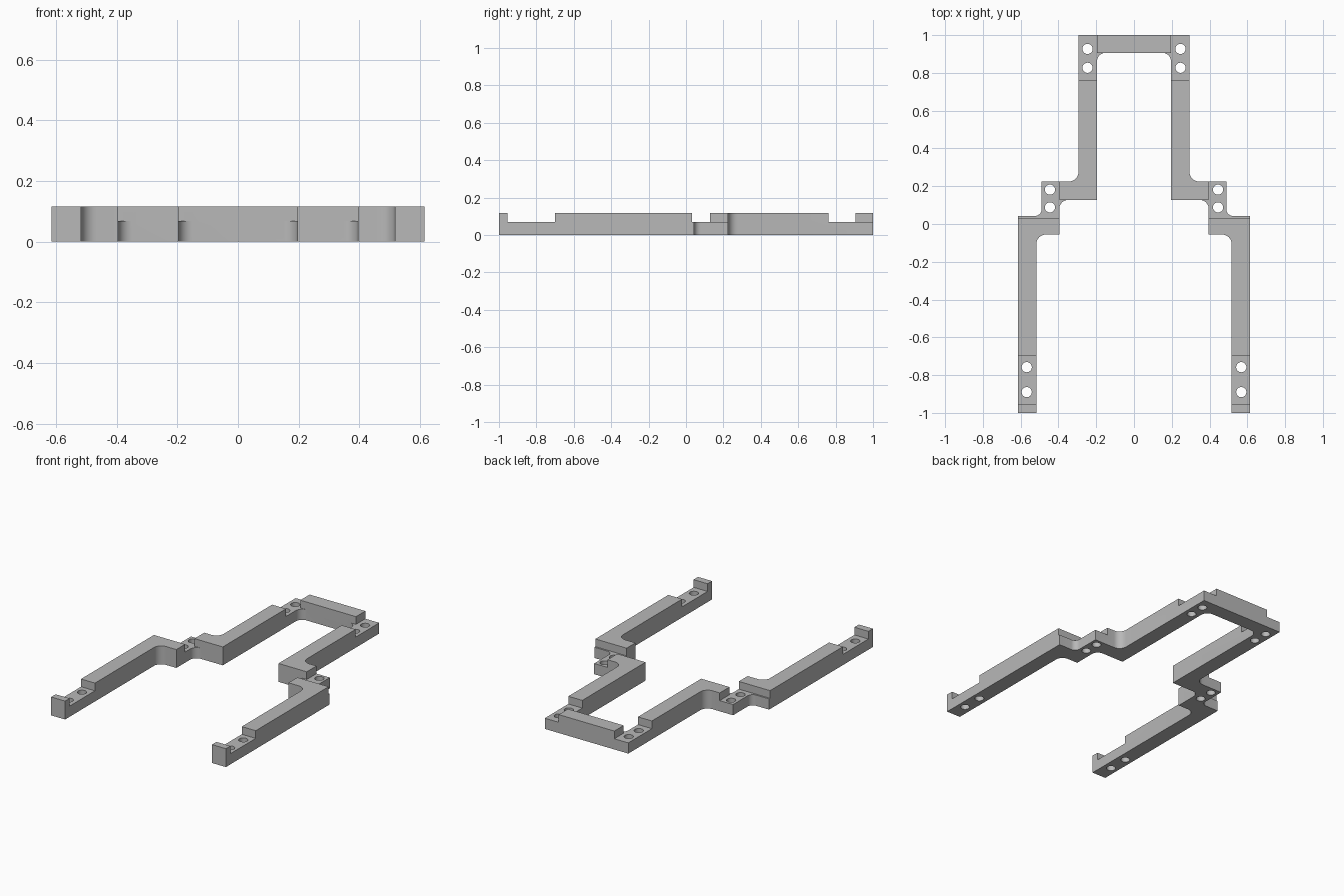
import bpy, bmesh, math
from mathutils import Vector

if "Cube" in bpy.data.objects:
    bpy.data.objects.remove(bpy.data.objects["Cube"])

H, LOW = 0.117, 0.068          # full height and pocket floor height


def rounded(points, steps=8):
    """Replace each (x, y, radius) corner by an arc."""
    out = []
    n = len(points)
    for i, (x, y, r) in enumerate(points):
        p = Vector((x, y))
        if r == 0:
            out.append(p)
            continue
        a = (Vector(points[i - 1][:2]) - p).normalized()
        b = (Vector(points[(i + 1) % n][:2]) - p).normalized()
        c = p + (a + b) * r
        for k in range(steps + 1):
            t = k / steps * math.pi / 2
            out.append(c - b * r * math.cos(t) - a * r * math.sin(t))
    return out


def add_prism(bm, outline, z0, z1):
    f = bm.faces.new([bm.verts.new((x, y, z0)) for x, y in outline])
    top = bmesh.ops.extrude_face_region(bm, geom=[f])
    verts = [v for v in top["geom"] if isinstance(v, bmesh.types.BMVert)]
    bmesh.ops.translate(bm, verts=verts, vec=(0, 0, z1 - z0))


def make_object(name, prisms):
    bm = bmesh.new()
    for outline, z0, z1 in prisms:
        add_prism(bm, outline, z0, z1)
    bmesh.ops.recalc_face_normals(bm, faces=bm.faces)
    mesh = bpy.data.meshes.new(name)
    bm.to_mesh(mesh)
    bm.free()
    ob = bpy.data.objects.new(name, mesh)
    bpy.context.collection.objects.link(ob)
    return ob


def both_sides(outline):
    return [outline, [(-x, y) for x, y in outline]]


# Stepped frame outline, right half from the back bar to the front leg and back
half = [(0.294, 1, 0), (0.294, 0.225, 0.05), (0.489, 0.225, 0), (0.489, 0.043, 0.035),
        (0.615, 0.043, 0), (0.615, -1, 0), (0.517, -1, 0), (0.517, -0.056, 0.05),
        (0.395, -0.056, 0), (0.395, 0.127, 0.045), (0.196, 0.127, 0), (0.196, 0.906, 0.045)]
outline = half + [(-x, y, r) for x, y, r in reversed(half)]
frame = make_object("bracket_frame", [(rounded(outline), 0, H)])

# Lowered screw pockets: back corners, middle steps, leg ends
pockets = [
    [(0.196, 1.1), (0.4, 1.1), (0.4, 0.763), (0.12, 0.763), (0.12, 0.906), (0.196, 0.906)],
    [(0.395, 0.3), (0.7, 0.3), (0.7, 0.033), (0.33, 0.033), (0.33, 0.127), (0.395, 0.127)],
    [(0.45, -0.7), (0.7, -0.7), (0.7, -0.955), (0.45, -0.955)],
]
pocket_cutter = make_object("pocket_cutter",
                            [(o, LOW, 0.3) for p in pockets for o in both_sides(p)])

# Screw holes, two in each pocket
centres = [(0.246, 0.927), (0.246, 0.827), (0.445, 0.182), (0.445, 0.088),
           (0.568, -0.758), (0.568, -0.89)]
holes = []
for cx, cy in centres:
    ring = [(cx + 0.027 * math.cos(k * math.tau / 32), cy + 0.027 * math.sin(k * math.tau / 32))
            for k in range(32)]
    holes += [(o, -0.1, 0.3) for o in both_sides(ring)]
hole_cutter = make_object("hole_cutter", holes)

bpy.context.view_layer.objects.active = frame
frame.select_set(True)
for cutter in (pocket_cutter, hole_cutter):
    cutter.hide_render = True
    mod = frame.modifiers.new(cutter.name, 'BOOLEAN')
    mod.operation = 'DIFFERENCE'
    mod.solver = 'EXACT'
    mod.object = cutter
    bpy.ops.object.modifier_apply(modifier=mod.name)
    bpy.data.objects.remove(cutter)

# Plain grey finish
grey = bpy.data.materials.new("light_grey")
grey.diffuse_color = (0.48, 0.48, 0.48, 1)
grey.use_nodes = True
grey.node_tree.nodes["Principled BSDF"].inputs["Base Color"].default_value = grey.diffuse_color
frame.data.materials.clear()
frame.data.materials.append(grey)
bpy.ops.object.shade_smooth_by_angle(angle=math.radians(30))
